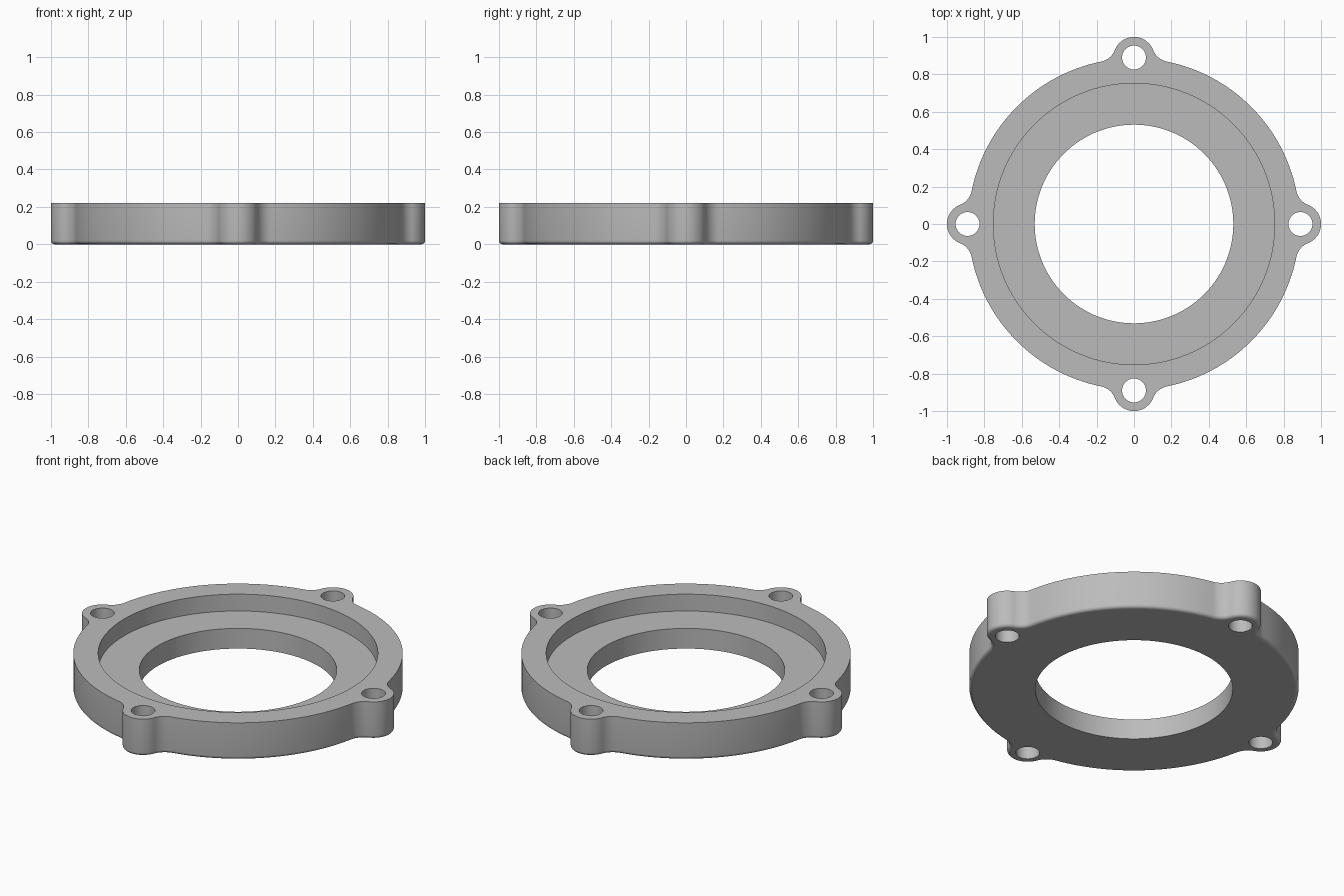
import bpy
import bmesh
from math import acos, atan2, cos, pi, radians, sin
from mathutils import Matrix, Vector

if "Cube" in bpy.data.objects:
    bpy.data.objects.remove(bpy.data.objects["Cube"], do_unlink=True)

# Dimensions
HEIGHT, FLOOR = 0.22, 0.12
BODY, RECESS, BORE = 0.886, 0.752, 0.531
LUG_AT, LUG, HOLE = 0.89, 0.11, 0.064
BLEND, ROUND = 0.1, 0.02


def direction(angle):
    return Vector((cos(angle), sin(angle), 0))


def arc(centre, radius, start, end, steps):
    """Points paired with outward normals; a negative radius is concave."""
    pairs = []
    for i in range(steps):
        n = direction(start + (end - start) * i / steps)
        pairs.append((centre + n * radius, n))
    return pairs


def outline():
    """Round body with four lugs blended into it."""
    reach = BODY + BLEND
    a = acos((reach**2 + LUG_AT**2 - (LUG + BLEND)**2) / (2 * reach * LUG_AT))
    lug_centre = Vector((LUG_AT, 0, 0))
    blend_centre = direction(a) * reach
    to_blend = blend_centre - lug_centre
    b = atan2(to_blend.y, to_blend.x)
    half = (arc(lug_centre, LUG, 0, b, 14)
            + arc(blend_centre, -BLEND, b, a, 12)
            + arc(Vector(), BODY, a, pi / 4, 16))
    flip = Matrix.Scale(-1, 3, Vector((0, 1, 0)))
    mirrored = [(flip @ p, flip @ n) for p, n in reversed(half[1:])]
    corner = direction(-pi / 4)
    quarter = [(corner * BODY, corner)] + mirrored + half
    points = []
    for k in range(4):
        turn = Matrix.Rotation(k * pi / 2, 3, 'Z')
        points += [(turn @ p, turn @ n) for p, n in quarter]
    return points


bm = bmesh.new()


def loop(points, z):
    return [bm.verts.new((p.x, p.y, z)) for p in points]


def circle(centre, radius, z, steps):
    return loop([p for p, n in arc(centre, radius, 0, 2 * pi, steps)], z)


def bridge(lower, upper, smooth=True):
    for i in range(len(lower)):
        j = (i + 1) % len(lower)
        face = bm.faces.new((lower[i], lower[j], upper[j], upper[i]))
        face.smooth = smooth


def cap(loops):
    """Flat face bounded by an outer loop and holes."""
    edges = []
    for ring in loops:
        for i, v in enumerate(ring):
            edges.append(bm.edges.get((ring[i - 1], v)))
    bmesh.ops.triangle_fill(bm, edges=edges, use_beauty=True)


# Outer wall with rounded lower edge
shape = outline()
walls = []
for i in range(6):
    t = i / 5 * pi / 2
    inset = ROUND * (1 - sin(t))
    walls.append(loop([p - n * inset for p, n in shape], ROUND * (1 - cos(t))))
walls.append(loop([p for p, n in shape], HEIGHT))
for lower, upper in zip(walls, walls[1:]):
    bridge(lower, upper)

# Stepped central opening
bore_low = circle(Vector(), BORE, 0, 128)
bore_top = circle(Vector(), BORE, FLOOR, 128)
recess_low = circle(Vector(), RECESS, FLOOR, 128)
recess_top = circle(Vector(), RECESS, HEIGHT, 128)
bridge(bore_low, bore_top)
bridge(bore_top, recess_low, smooth=False)
bridge(recess_low, recess_top)

# Bolt holes through the lugs
bottoms, tops = [walls[0], bore_low], [walls[-1], recess_top]
for k in range(4):
    centre = direction(k * pi / 2) * LUG_AT
    low = circle(centre, HOLE, 0, 40)
    top = circle(centre, HOLE, HEIGHT, 40)
    bridge(low, top)
    bottoms.append(low)
    tops.append(top)

# Flat underside and rim
cap(bottoms)
cap(tops)
bmesh.ops.recalc_face_normals(bm, faces=bm.faces)
for edge in bm.edges:
    edge.smooth = edge.calc_face_angle(0) < radians(35)

mesh = bpy.data.meshes.new("flange_ring")
bm.to_mesh(mesh)
bm.free()
ring = bpy.data.objects.new("flange_ring", mesh)
bpy.context.scene.collection.objects.link(ring)

# Plain grey material
grey = bpy.data.materials.new("plain grey")
grey.use_nodes = True
colour = (0.5, 0.5, 0.5, 1)
grey.diffuse_color = colour
grey.node_tree.nodes["Principled BSDF"].inputs["Base Color"].default_value = colour
mesh.materials.append(grey)
